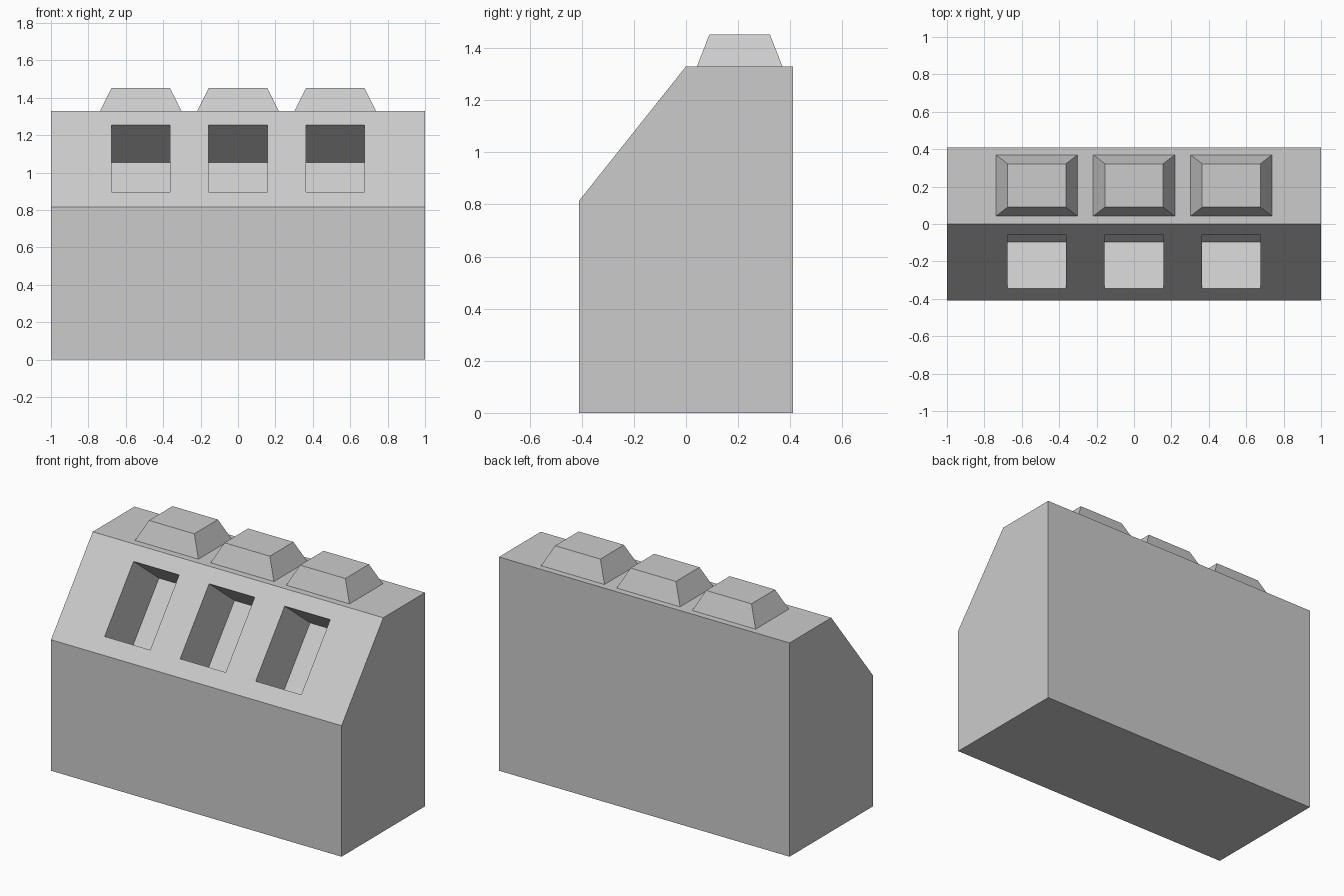
import bpy
import bmesh
from mathutils import Vector

if "Cube" in bpy.data.objects:
    bpy.data.objects.remove(bpy.data.objects["Cube"])

CENTRES = (-0.52, 0.0, 0.52)


def make_object(name, bm):
    bmesh.ops.recalc_face_normals(bm, faces=bm.faces)
    mesh = bpy.data.meshes.new(name)
    bm.to_mesh(mesh)
    bm.free()
    obj = bpy.data.objects.new(name, mesh)
    bpy.context.collection.objects.link(obj)
    return obj


def loft(name, lower, upper):
    """Closed solid between two matching loops of points."""
    bm = bmesh.new()
    a = [bm.verts.new(p) for p in lower]
    b = [bm.verts.new(p) for p in upper]
    bm.faces.new(a)
    bm.faces.new(b)
    for i in range(len(a)):
        j = (i + 1) % len(a)
        bm.faces.new((a[i], a[j], b[j], b[i]))
    return make_object(name, bm)


def extrude_x(name, profile, x0, x1):
    return loft(name, [(x0, y, z) for y, z in profile],
                [(x1, y, z) for y, z in profile])


def rect(x, half_w, y0, y1, z):
    return [(x - half_w, y0, z), (x + half_w, y0, z),
            (x + half_w, y1, z), (x - half_w, y1, z)]


# Main block with sloping front shoulder
body = extrude_x("body", [(-0.41, 0), (0.41, 0), (0.41, 1.33),
                          (0, 1.33), (-0.41, 0.815)], -1, 1)

# Rectangular pockets sunk at right angles to the slope
inward = Vector((0.25, -0.20))
low, high = Vector((-0.345, 0.897)), Vector((-0.06, 1.255))
pocket = [low - 0.3 * inward, high - 0.3 * inward, high + inward, low + inward]
for x in CENTRES:
    cutter = extrude_x("pocket_cutter", pocket, x - 0.157, x + 0.157)
    cutter.hide_render = True
    mod = body.modifiers.new("pocket", 'BOOLEAN')
    mod.operation = 'DIFFERENCE'
    mod.solver = 'EXACT'
    mod.object = cutter
    bpy.context.view_layer.objects.active = body
    bpy.ops.object.modifier_apply(modifier=mod.name)
    bpy.data.objects.remove(cutter)

# Tapered studs along the top
for x in CENTRES:
    loft("tapered_stud", rect(x, 0.218, 0.042, 0.37, 1.33),
         rect(x, 0.156, 0.09, 0.322, 1.453))
